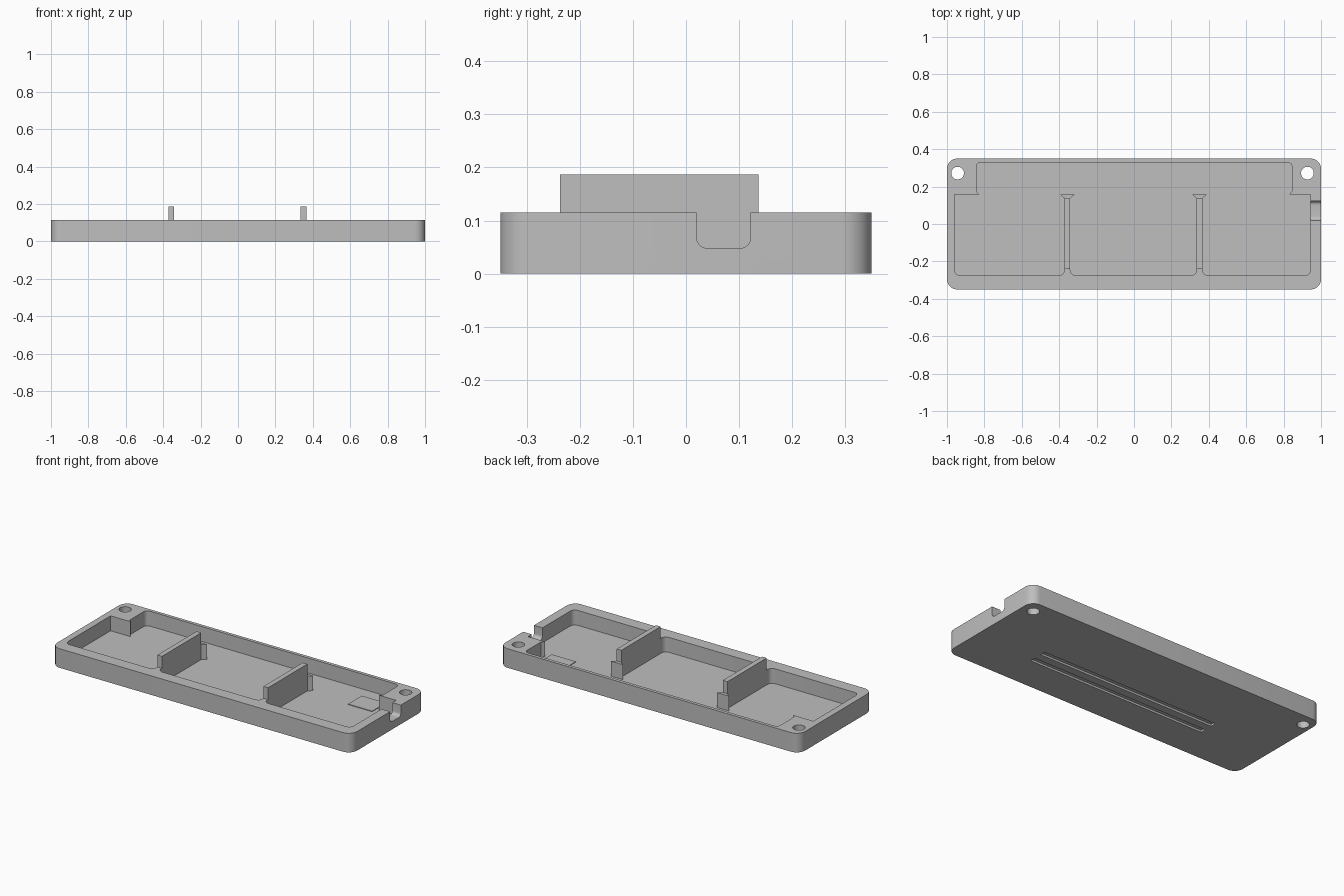
import bpy, bmesh, math
from mathutils import Vector

if "Cube" in bpy.data.objects:
    bpy.data.objects.remove(bpy.data.objects["Cube"])

TOP = 0.115      # rim height
FLOOR = 0.025    # cavity floor height

grey = bpy.data.materials.new("plain grey")
grey.diffuse_color = (0.52, 0.52, 0.52, 1)
grey.use_nodes = True
grey.node_tree.nodes["Principled BSDF"].inputs["Base Color"].default_value = grey.diffuse_color


def rounded(points, steps=6):
    """Outline from (x, y, corner radius) points."""
    out = []
    n = len(points)
    for i, (x, y, r) in enumerate(points):
        p = Vector((x, y))
        if r == 0:
            out.append(p)
            continue
        a = (Vector(points[i - 1][:2]) - p).normalized()
        b = (Vector(points[(i + 1) % n][:2]) - p).normalized()
        c = p + (a + b) * r          # right-angle corners
        for k in range(steps + 1):
            t = k / steps * math.pi / 2
            out.append(c - b * r * math.cos(t) - a * r * math.sin(t))
    return out


def prism(name, outline, low, high, axis="Z"):
    """Extrude an outline along z, or a (y, z) outline along x."""
    bm = bmesh.new()
    if axis == "Z":
        verts = [bm.verts.new((p[0], p[1], low)) for p in outline]
        move = (0, 0, high - low)
    else:
        verts = [bm.verts.new((low, p[0], p[1])) for p in outline]
        move = (high - low, 0, 0)
    face = bm.faces.new(verts)
    ext = bmesh.ops.extrude_face_region(bm, geom=[face])
    bmesh.ops.translate(bm, vec=move,
                        verts=[v for v in ext["geom"] if isinstance(v, bmesh.types.BMVert)])
    bmesh.ops.recalc_face_normals(bm, faces=bm.faces)
    mesh = bpy.data.meshes.new(name)
    bm.to_mesh(mesh)
    bm.free()
    mesh.materials.append(grey)
    obj = bpy.data.objects.new(name, mesh)
    bpy.context.collection.objects.link(obj)
    return obj


def rect(x0, x1, y0, y1, r=0):
    return rounded([(x0, y0, r), (x1, y0, r), (x1, y1, r), (x0, y1, r)])


def circle(x, y, r, n=32):
    return [(x + r * math.cos(2 * math.pi * i / n), y + r * math.sin(2 * math.pi * i / n))
            for i in range(n)]


# Tray body
tray = prism("tray", rect(-1, 1, -0.35, 0.35, 0.055), 0, TOP)

# Cavity outline, running around the two ribs with their flared ends
ribs = [(-0.372, -0.341), (0.335, 0.366)]
R = 0.03
outline = [(-0.96, -0.275, R)]
for x0, x1 in ribs:
    outline += [(x0, -0.275, R), (x0, 0.137, 0), (x0 - 0.024, 0.158, 0),
                (x1 + 0.024, 0.158, 0), (x1, 0.137, 0), (x1, -0.275, R)]
outline += [(0.943, -0.275, R), (0.943, 0.158, 0), (0.83, 0.158, 0), (0.845, 0.175, 0),
            (0.845, 0.33, 0.025), (-0.843, 0.33, 0.025), (-0.843, 0.175, 0),
            (-0.828, 0.158, 0), (-0.96, 0.158, 0)]
cutters = [prism("cavity_cutter", rounded(outline), FLOOR, 0.3)]

# Screw holes in the back corners
for x in (-0.943, 0.927):
    cutters.append(prism("hole_cutter", circle(x, 0.272, 0.034), -0.1, 0.3))

# Cable notch in the right wall
notch = rounded([(0.02, 0.3, 0), (0.02, 0.048, 0.02), (0.122, 0.048, 0.02), (0.122, 0.3, 0)])
cutters.append(prism("notch_cutter", notch, 0.92, 1.1, "X"))

# Two long grooves in the underside
for y in (-0.12, -0.037):
    cutters.append(prism("groove_cutter", rect(-0.58, 0.6, y - 0.017, y + 0.017), -0.1, 0.012))

for c in cutters:
    c.hide_render = True
    c.hide_set(True)
    mod = tray.modifiers.new(c.name, "BOOLEAN")
    mod.operation = "DIFFERENCE"
    mod.solver = "EXACT"
    mod.object = c

# Bake the cuts, then drop the cutters
graph = bpy.context.evaluated_depsgraph_get()
cut_mesh = bpy.data.meshes.new_from_object(tray.evaluated_get(graph))
tray.modifiers.clear()
tray.data = cut_mesh
for c in cutters:
    bpy.data.objects.remove(c)

# Raised divider walls on the ribs
for side, (x0, x1) in zip(("left", "right"), ribs):
    prism(side + "_divider", rect(x0, x1, -0.237, 0.137), TOP, 0.187)

# Thin pad on the cavity floor
prism("floor_pad", rect(0.65, 0.81, 0.12, 0.25), FLOOR, FLOOR + 0.004)

# Smooth the rounded corners only
bpy.ops.object.select_all(action="DESELECT")
tray.select_set(True)
bpy.context.view_layer.objects.active = tray
bpy.ops.object.shade_smooth_by_angle(angle=math.radians(30))
